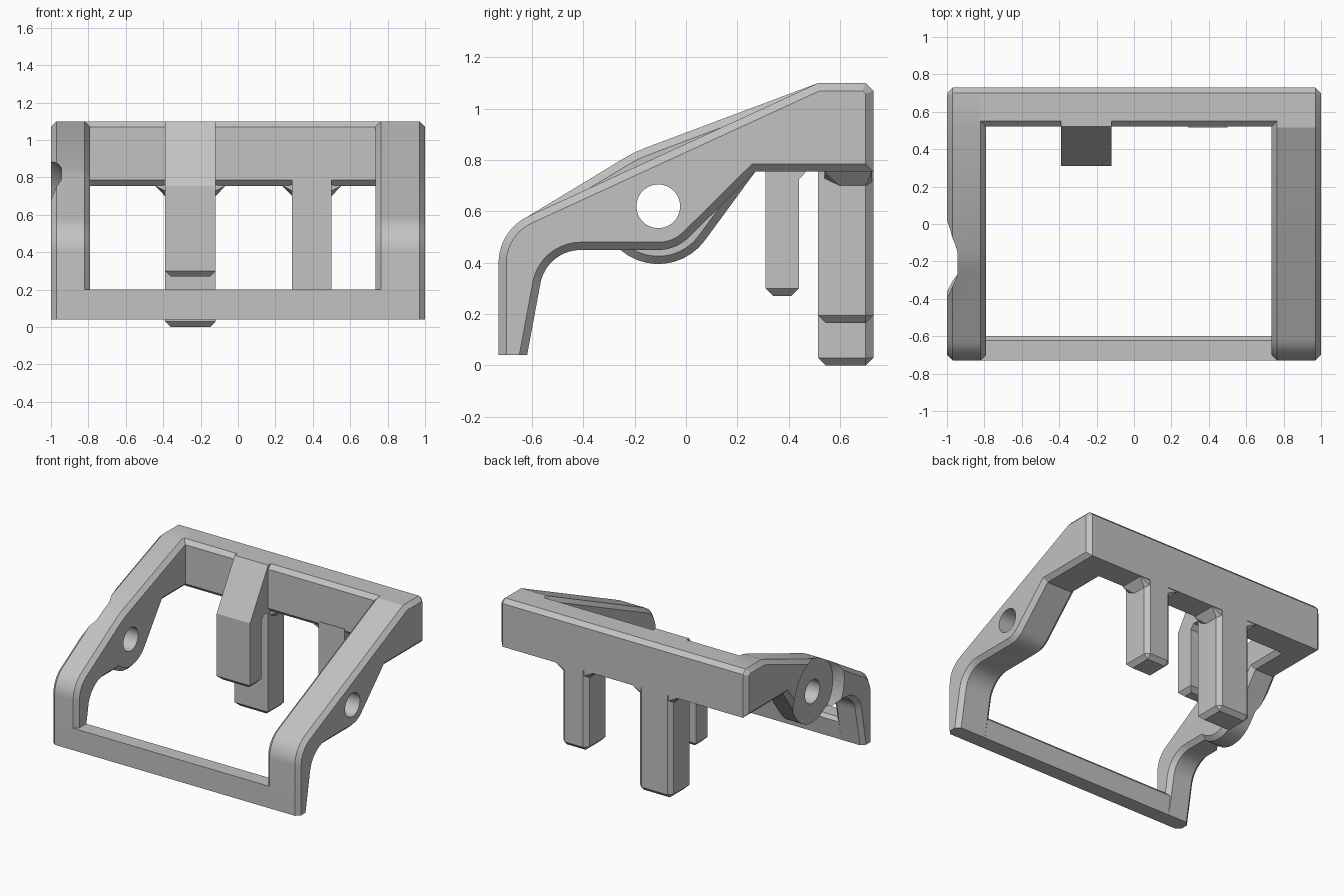
import bpy, bmesh, math

cube = bpy.data.objects.get("Cube")
if cube:
    bpy.data.objects.remove(cube, do_unlink=True)

grey = bpy.data.materials.new("plain_grey")
grey.use_nodes = True
GREY = (0.54, 0.54, 0.54, 1)
grey.diffuse_color = GREY
grey.node_tree.nodes["Principled BSDF"].inputs["Base Color"].default_value = GREY

CH = 0.03                   # chamfer width
PIVOT = (-0.108, 0.62)      # pivot hole centre (y, z)
FLOOR = 0.04                # lower edge of the frame


def arc(centre, r, a0, a1, steps=10):
    angles = [math.radians(a0 + (a1 - a0) * i / steps) for i in range(steps + 1)]
    return [(centre[0] + r * math.cos(a), centre[1] + r * math.sin(a)) for a in angles]


def finish(name, bm):
    bmesh.ops.recalc_face_normals(bm, faces=bm.faces)
    mesh = bpy.data.meshes.new(name)
    bm.to_mesh(mesh)
    bm.free()
    mesh.materials.append(grey)
    obj = bpy.data.objects.new(name, mesh)
    bpy.context.collection.objects.link(obj)
    return obj


def prism(name, profile, x0, x1, chamfer=None, cut_z=None):
    """Extrude a (y, z) profile along x, chamfer the edges picked by a rule."""
    bm = bmesh.new()
    face = bm.faces.new([bm.verts.new((x0, y, z)) for y, z in profile])
    ext = bmesh.ops.extrude_face_region(bm, geom=[face])["geom"]
    bmesh.ops.translate(bm, vec=(x1 - x0, 0, 0),
                        verts=[g for g in ext if isinstance(g, bmesh.types.BMVert)])
    bmesh.ops.recalc_face_normals(bm, faces=bm.faces)
    if chamfer:
        edges = [e for e in bm.edges if chamfer(e.verts[0].co, e.verts[1].co)]
        bmesh.ops.bevel(bm, geom=edges, offset=CH, segments=1, affect='EDGES', profile=0.5)
    if cut_z is not None:
        cut = bmesh.ops.bisect_plane(bm, geom=bm.verts[:] + bm.edges[:] + bm.faces[:],
                                     plane_co=(0, 0, cut_z), plane_no=(0, 0, 1),
                                     clear_inner=True)["geom_cut"]
        bmesh.ops.contextual_create(bm, geom=[g for g in cut if isinstance(g, bmesh.types.BMEdge)])
    return finish(name, bm)


def hull(name, points):
    bm = bmesh.new()
    for p in points:
        bm.verts.new(p)
    bmesh.ops.convex_hull(bm, input=bm.verts[:])
    return finish(name, bm)


def carve(obj, x, r1, r2, depth):
    """Cut a round pocket along x around the pivot."""
    bpy.ops.mesh.primitive_cone_add(vertices=48, radius1=r1, radius2=r2, depth=depth,
                                    location=(x, *PIVOT), rotation=(0, math.pi / 2, 0))
    cutter = bpy.context.object
    cutter.hide_render = True
    mod = obj.modifiers.new("carve", 'BOOLEAN')
    mod.operation, mod.object, mod.solver = 'DIFFERENCE', cutter, 'EXACT'
    bpy.context.view_layer.objects.active = obj
    bpy.ops.object.modifier_apply(modifier=mod.name)
    bpy.data.objects.remove(cutter, do_unlink=True)


def arm(name, x0, x1, crest, boss_r, boss_start):
    profile = arc((-0.53, 0.4), 0.2, 180, 115) + crest
    profile += [(0.515, 1.1), (0.7, 1.1), (0.73, 1.07), (0.73, 0.755), (0.27, 0.755)]
    tangent = 360 + math.degrees(math.atan2(0.135, 0.378) - math.acos(boss_r / 0.401))
    profile += arc(PIVOT, boss_r, tangent, boss_start)
    profile += arc((-0.41, 0.29), 0.16, 90, 172)
    profile += [(-0.645, -0.1), (-0.73, -0.1)]
    obj = prism(name, profile, x0, x1, lambda a, b: abs(a.x - b.x) < 0.001, FLOOR)
    carve(obj, (x0 + x1) / 2, 0.085, 0.085, 1)
    return obj


# Side arms: the right one has a raised crest, a round boss and an outer pocket
parts = [arm("left_arm", 0.735, 1, [], 0.17, 270)]
right = arm("right_arm", -1, -0.79, [(-0.24, 0.808), (-0.2, 0.83), (-0.16, 0.847)], 0.225, 229)
carve(right, -0.9975, 0.34, 0.235, 0.105)
parts.append(right)

# Cross bars
parts.append(prism("rear_bar", [(0.73, 0.755), (0.73, 1.07), (0.7, 1.1), (0.55, 1.1),
                                (0.52, 1.07), (0.52, 0.785), (0.55, 0.755)], -0.97, 0.97))
parts.append(prism("front_bar", [(-0.73, FLOOR), (-0.73, 0.2), (-0.622, 0.2),
                                 (-0.6, 0.175), (-0.62, FLOOR)], -0.97, 0.97))


# Rear posts with chamfered feet and small flares under the bar
def post(name, x0, x1, foot):
    def rule(a, b):
        at_foot = max(a.z, b.z) < foot + 0.001
        return at_foot or (min(a.y, b.y) > 0.729 and abs(a.x - b.x) < 0.001)
    parts.append(prism(name, [(0.515, foot), (0.73, foot), (0.73, 0.8), (0.515, 0.8)],
                       x0, x1, rule))
    for side, x, d in (("right", x0, -0.055), ("left", x1, 0.055)):
        base = [(x - d, y, z) for y in (0.54, 0.725) for z in (0.7, 0.76)]
        parts.append(hull(name + "_" + side + "_flare", base + [
            (x, 0.6, 0.7), (x, 0.7, 0.7), (x + d, 0.54, 0.757), (x + d, 0.725, 0.757)]))


post("long_post", -0.39, -0.12, 0)
post("short_post", 0.29, 0.5, 0.165)

# Hook hanging in front of the long post
parts.append(prism("hook", [(0.57, 1.1), (0.52, 1.1), (0.31, 0.755), (0.31, 0.27), (0.44, 0.27),
                            (0.44, 0.725), (0.47, 0.757), (0.57, 0.757)], -0.39, -0.12,
                   lambda a, b: max(a.z, b.z) < 0.271))

# Smooth the curved surfaces, keep chamfers crisp
bpy.ops.object.select_all(action='DESELECT')
for obj in parts:
    obj.select_set(True)
bpy.context.view_layer.objects.active = parts[0]
bpy.ops.object.shade_smooth_by_angle(angle=math.radians(24))
